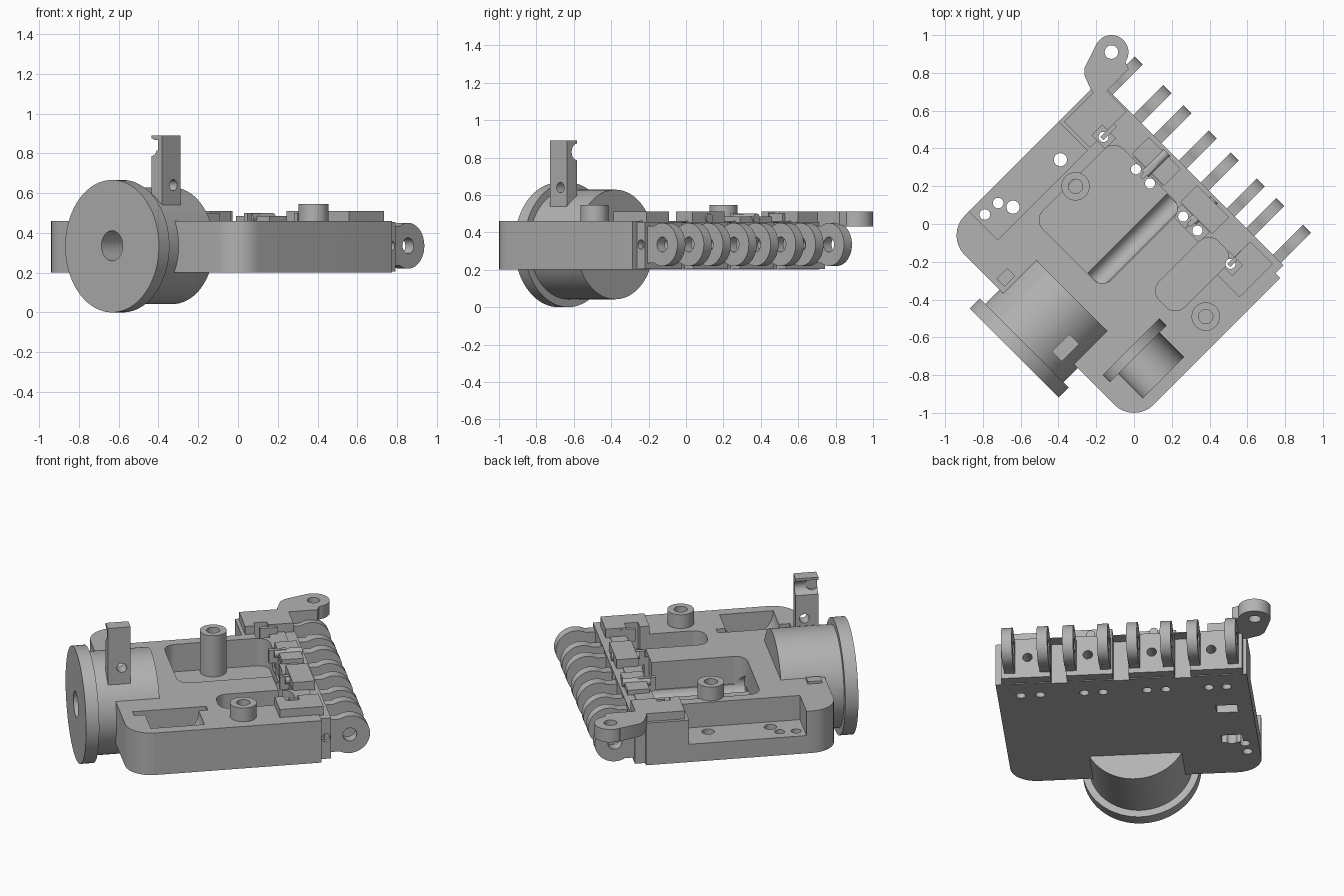
import bpy, bmesh, math
from mathutils import Matrix, Vector

if "Cube" in bpy.data.objects:
    bpy.data.objects.remove(bpy.data.objects["Cube"])

grey = bpy.data.materials.new("plain grey")
grey.use_nodes = True
grey.diffuse_color = (0.45, 0.45, 0.45, 1)
grey.node_tree.nodes["Principled BSDF"].inputs["Base Color"].default_value = (0.45, 0.45, 0.45, 1)
parts = []


def finish(bm, name):
    bmesh.ops.recalc_face_normals(bm, faces=bm.faces)
    mesh = bpy.data.meshes.new(name)
    bm.to_mesh(mesh)
    bm.free()
    mesh.materials.append(grey)
    ob = bpy.data.objects.new(name, mesh)
    bpy.context.collection.objects.link(ob)
    return ob


def prism(name, outline, z0, z1):
    bm = bmesh.new()
    face = bm.faces.new([bm.verts.new((x, y, z0)) for x, y in outline])
    ext = bmesh.ops.extrude_face_region(bm, geom=[face])["geom"]
    top = [v for v in ext if isinstance(v, bmesh.types.BMVert)]
    bmesh.ops.translate(bm, verts=top, vec=(0, 0, z1 - z0))
    return finish(bm, name)


def rounded(x0, x1, y0, y1, r_front, r_back):
    """Rectangle outline with rounded front and back corners."""
    pts = []
    for cx, cy, sx, sy, start, r in ((x0, y0, 1, 1, 180, r_front), (x1, y0, -1, 1, 270, r_front),
                                     (x1, y1, -1, -1, 0, r_back), (x0, y1, 1, -1, 90, r_back)):
        for i in range(9 if r else 1):
            t = math.radians(start + i * 90 / 8)
            pts.append((cx + sx * r + r * math.cos(t), cy + sy * r + r * math.sin(t)))
    return pts


def box(name, x0, x1, y0, y1, z0, z1):
    return prism(name, rounded(x0, x1, y0, y1, 0, 0), z0, z1)


def rod(name, axis, centre, r, length, n=48):
    bm = bmesh.new()
    bmesh.ops.create_cone(bm, cap_ends=True, segments=n, radius1=r, radius2=r, depth=length)
    turn = Vector((0, 0, 1)).rotation_difference(Vector(axis)).to_matrix().to_4x4()
    bmesh.ops.transform(bm, matrix=Matrix.Translation(centre) @ turn, verts=bm.verts)
    return finish(bm, name)


def combine(ob, other, operation="DIFFERENCE"):
    mod = ob.modifiers.new("shape", "BOOLEAN")
    mod.operation, mod.solver, mod.object = operation, "EXACT", other
    bpy.context.view_layer.objects.active = ob
    bpy.ops.object.modifier_apply(modifier=mod.name)
    bpy.data.objects.remove(other)


X, Y, Z = (1, 0, 0), (0, 1, 0), (0, 0, 1)

# Main housing with rounded front corners and a hinge rail behind
body = prism("housing", rounded(-0.665, 0.75, -0.75, 0.345, 0.147, 0), 0.2, 0.46)
combine(body, box("rail", -0.645, 0.715, 0.3, 0.405, 0.205, 0.455), "UNION")
# Raised blocks along the hinge
for x0, x1, y0, y1, z in ((-0.645, -0.45, 0.12, 0.395, 0.51), (0.5, 0.67, 0.12, 0.37, 0.51),
                          (-0.27, -0.03, 0.255, 0.38, 0.485), (0.09, 0.33, 0.255, 0.38, 0.51)):
    combine(body, box("block", x0, x1, y0, y1, 0.4, z), "UNION")

# Inner pockets, the long trough and the side ledge
combine(body, prism("pocket", rounded(-0.39, 0.125, -0.36, 0.24, 0.07, 0.07), 0.29, 0.7))
combine(body, rod("trough", Y, (0.065, -0.06, 0.3), 0.055, 0.59))
combine(body, prism("pocket", rounded(0.31, 0.5, -0.19, 0.25, 0.07, 0.07), 0.29, 0.7))
combine(body, box("ledge", -0.8, -0.45, -0.57, 0.1, 0.31, 0.7))

# Thumb wheel recess
combine(body, rod("wheel_slot", X, (0.475, -0.47, 0.46), 0.21, 0.05))
combine(body, rod("hub_recess", X, (0.59, -0.465, 0.46), 0.153, 0.19))

# Hinge screw wells and the paired holes through the floor
for x in (-0.2, -0.09, 0.155, 0.262, -0.44, 0.51):
    combine(body, box("well", x - 0.05, x + 0.05, 0.175, 0.252, 0.34, 0.7))
for x in (-0.44, -0.198, -0.092, 0.156, 0.262, 0.51):
    combine(body, rod("screw_hole", Z, (x, 0.212, 0.4), 0.027, 1, 20))
for x in (-0.54, 0.62):
    combine(body, rod("blind_hole", Z, (x, 0.212, 0.2), 0.027, 0.2, 20))

# Ledge holes with square seats below
for x, y, r in ((-0.516, -0.035, 0.035), (-0.516, -0.39, 0.035), (-0.587, -0.43, 0.028), (-0.594, -0.523, 0.028)):
    combine(body, rod("ledge_hole", Z, (x, y, 0.3), r, 0.6, 24))
for y in (-0.035, -0.37):
    combine(body, box("seat", -0.58, -0.46, y - 0.04, y + 0.04, 0.1, 0.26))

# Slots between paired knuckles, wall holes and end pin hole
for x in (-0.305, 0.042, 0.392):
    combine(body, box("knuckle_gap", x - 0.045, x + 0.045, 0.335, 0.5, 0.1, 0.45))
for x in (-0.47, -0.135, 0.225, 0.565):
    combine(body, rod("wall_hole", Y, (x, 0.4, 0.335), 0.027, 0.16, 20))
combine(body, rod("pin_hole", X, (0.7, 0.375, 0.335), 0.025, 0.12, 20))
parts.append(body)

# Hinge knuckles
for x in (-0.595, -0.38, -0.23, -0.04, 0.125, 0.32, 0.465, 0.665):
    knuckle = rod("hinge_knuckle", X, (x, 0.515, 0.335), 0.115, 0.06)
    combine(knuckle, box("root", x - 0.03, x + 0.03, 0.37, 0.515, 0.235, 0.435), "UNION")
    combine(knuckle, rod("bore", X, (x, 0.515, 0.335), 0.04, 0.2, 24))
    parts.append(knuckle)

# Corner ear with hole
ear = prism("corner_ear", [(-0.6, 0.34), (-0.6, 0.56), (-0.64, 0.575), (-0.728, 0.56),
                           (-0.81, 0.52), (-0.77, 0.40), (-0.74, 0.37), (-0.66, 0.34)], 0.43, 0.51)
combine(ear, rod("ear_end", Z, (-0.728, 0.559, 0.47), 0.09, 0.08), "UNION")
combine(ear, rod("ear_hole", Z, (-0.728, 0.559, 0.47), 0.036, 0.3, 24))
parts.append(ear)

# Hollow screw posts
for x in (-0.36, 0.615):
    post = rod("screw_post", Z, (x, -0.078, 0.415), 0.075, 0.26)
    combine(post, rod("post_hole", Z, (x, -0.078, 0.5), 0.038, 0.24, 24))
    parts.append(post)

# Round barrel with stepped front flange
barrel = rod("barrel", Y, (0.035, -0.69, 0.335), 0.293, 0.38, 96)
combine(barrel, rod("flange", Y, (0.035, -0.893, 0.333), 0.333, 0.075, 96), "UNION")
combine(barrel, rod("socket", Y, (0.035, -0.9, 0.335), 0.076, 0.3, 32))
parts.append(barrel)

# Upright tab with side hole and a notched, slanted top
tab = box("upright_tab", 0.17, 0.245, -0.785, -0.655, 0.5, 0.89)
combine(tab, rod("tab_hole", X, (0.2, -0.705, 0.64), 0.028, 0.3, 20))
combine(tab, rod("tab_notch", X, (0.18, -0.755, 0.84), 0.04, 0.07, 20))
combine(tab, rod("tab_bite", Y, (0.165, -0.72, 0.83), 0.045, 0.3, 20))
parts.append(tab)

# Small clips and pins beside the hinge
for x in (-0.145, 0.21):
    parts.append(rod("clip_pin", Y, (x, 0.31, 0.475), 0.025, 0.16, 20))
for x in (-0.44, -0.145, 0.21, 0.51):
    parts.append(box("clip", x - 0.012, x + 0.012, 0.2, 0.3, 0.42, 0.5))
parts.append(box("front_catch", -0.31, -0.25, -0.72, -0.64, 0.4, 0.475))

# Turn everything to its diagonal stance
turn = Matrix.Rotation(math.radians(-45), 4, "Z")
for ob in parts:
    ob.data.transform(turn)
    bpy.ops.object.select_all(action="DESELECT")
    ob.select_set(True)
    bpy.context.view_layer.objects.active = ob
    bpy.ops.object.shade_smooth_by_angle(angle=math.radians(30))
